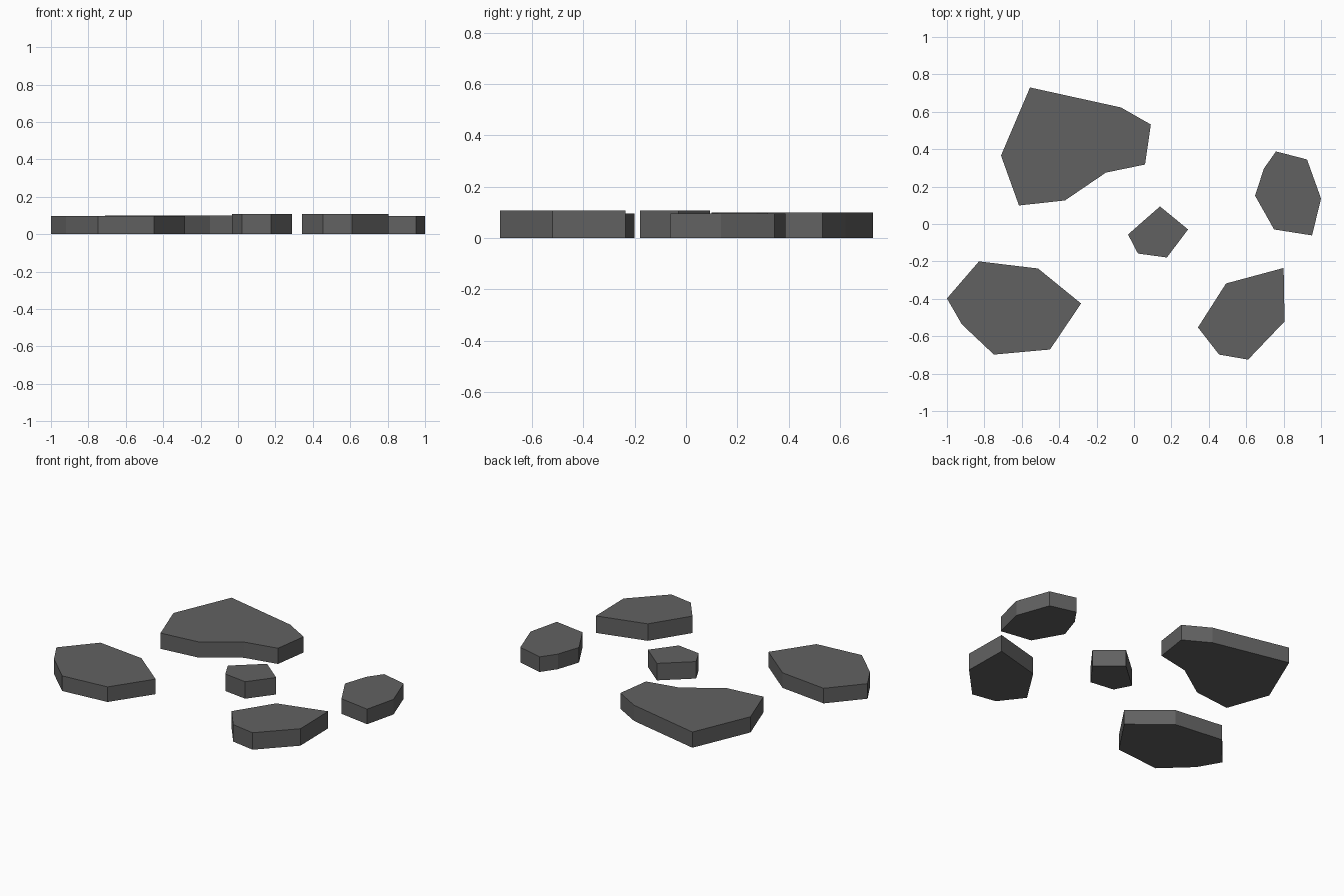
import bpy
import bmesh

if "Cube" in bpy.data.objects:
    bpy.data.objects.remove(bpy.data.objects["Cube"])

# One flat dark grey for all stones
stone_grey = bpy.data.materials.new("dark stone grey")
stone_grey.diffuse_color = (0.12, 0.12, 0.12, 1.0)
stone_grey.use_nodes = True
stone_grey.node_tree.nodes["Principled BSDF"].inputs["Base Color"].default_value = stone_grey.diffuse_color


def slab(name, height, outline):
    """Extrude a flat stone outline straight up from the ground."""
    bm = bmesh.new()
    base = bm.faces.new([bm.verts.new((x, y, 0)) for x, y in outline])
    top = bmesh.ops.extrude_face_region(bm, geom=[base], use_keep_orig=True)
    for v in top["geom"]:
        if isinstance(v, bmesh.types.BMVert):
            v.co.z = height
    bmesh.ops.recalc_face_normals(bm, faces=bm.faces)
    mesh = bpy.data.meshes.new(name)
    bm.to_mesh(mesh)
    bm.free()
    mesh.materials.append(stone_grey)
    obj = bpy.data.objects.new(name, mesh)
    bpy.context.collection.objects.link(obj)


# Large stone at the back left
slab("large_back_stone", 0.10, [
    (-0.556, 0.73), (-0.07, 0.623), (0.09, 0.532), (0.059, 0.318),
    (-0.15, 0.275), (-0.369, 0.126), (-0.615, 0.099), (-0.711, 0.366)])

# Rounded stone at the right
slab("right_stone", 0.096, [
    (0.759, 0.388), (0.925, 0.345), (1.0, 0.136), (0.952, -0.061),
    (0.749, -0.029), (0.647, 0.152), (0.695, 0.297)])

# Small stone in the middle
slab("small_middle_stone", 0.108, [
    (0.139, 0.094), (0.289, -0.029), (0.176, -0.179),
    (0.021, -0.158), (-0.032, -0.056)])

# Stone at the front left
slab("front_left_stone", 0.096, [
    (-0.829, -0.20), (-0.513, -0.238), (-0.283, -0.425), (-0.449, -0.671),
    (-0.749, -0.698), (-0.92, -0.537), (-1.0, -0.398)])

# Stone at the front right
slab("front_right_stone", 0.108, [
    (0.80, -0.235), (0.805, -0.521), (0.61, -0.725),
    (0.455, -0.698), (0.342, -0.553), (0.492, -0.318)])
